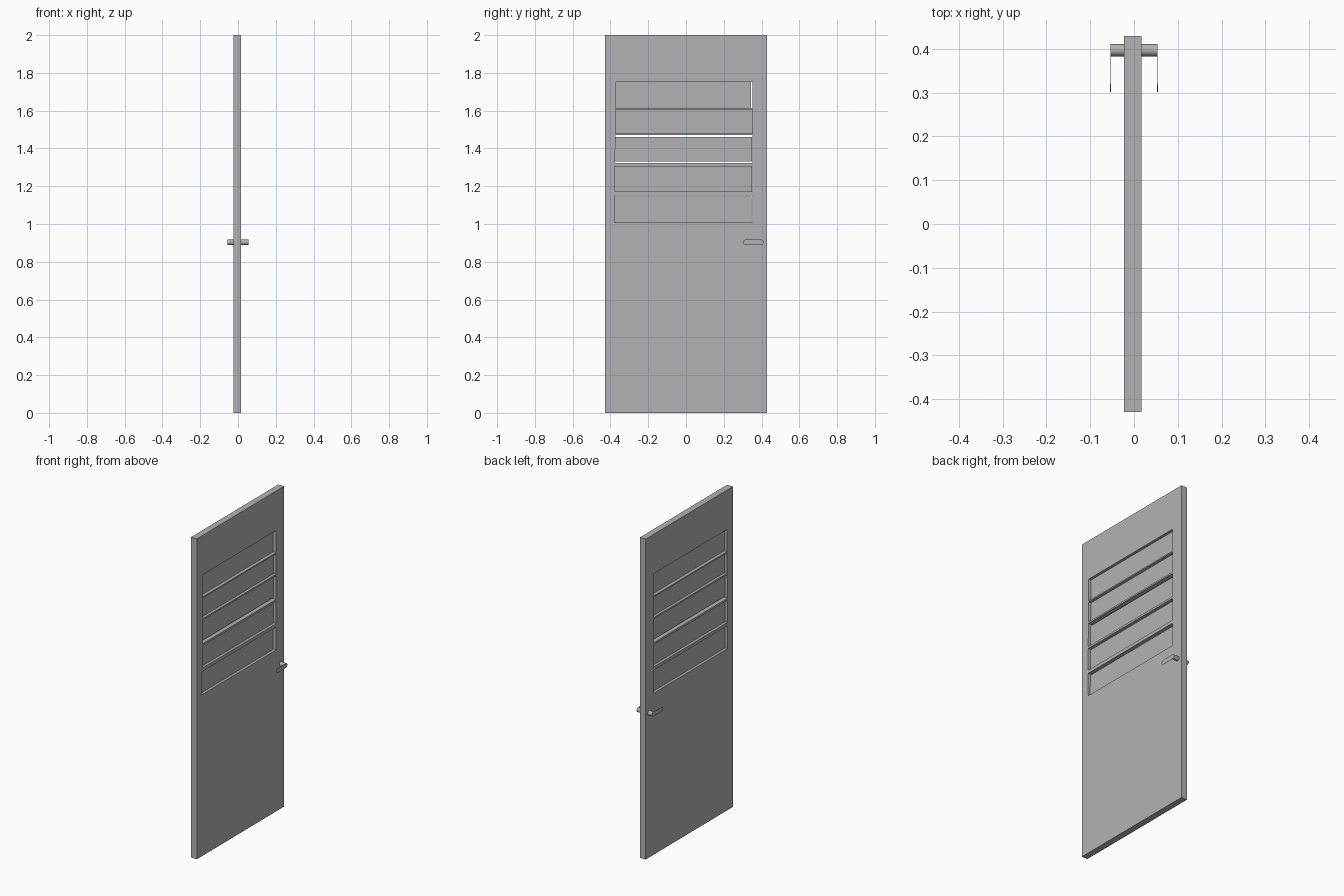
import bpy, bmesh, math

if "Cube" in bpy.data.objects:
    bpy.data.objects.remove(bpy.data.objects["Cube"])

grey = bpy.data.materials.new("plain_grey")
grey.use_nodes = True
colour = (0.45, 0.45, 0.45, 1)
grey.diffuse_color = colour
grey.node_tree.nodes["Principled BSDF"].inputs["Base Color"].default_value = colour

X_BACK, X_FRONT = -0.023, 0.017
X_MID = (X_BACK + X_FRONT) / 2
HALF_WIDTH, HEIGHT = 0.43, 2.0
Y_RIGHT = 0.352
# Each opening: bottom, top, then the pane gaps below, above and at the right
OPENINGS = [(1.008, 1.151, 0, 0.005, 0.006), (1.172, 1.31, 0, 0.003, 0.003),
            (1.323, 1.47, 0.008, 0.009, 0.003), (1.48, 1.607, 0, 0, 0),
            (1.615, 1.753, 0.003, 0, 0.007)]


def left_side(z):
    """Left side of the openings, which leans slightly."""
    return -0.371 - 0.01 * (1.75 - z)


def finish(name, bm):
    bmesh.ops.recalc_face_normals(bm, faces=bm.faces)
    mesh = bpy.data.meshes.new(name)
    bm.to_mesh(mesh)
    bm.free()
    mesh.materials.append(grey)
    obj = bpy.data.objects.new(name, mesh)
    bpy.context.collection.objects.link(obj)
    return obj


def extrude_x(bm, depth):
    """Thicken all flat faces along x."""
    result = bmesh.ops.extrude_face_region(bm, geom=bm.faces[:], use_keep_orig=True)
    moved = [v for v in result["geom"] if isinstance(v, bmesh.types.BMVert)]
    bmesh.ops.translate(bm, verts=moved, vec=(depth, 0, 0))


def plate(name, outline, x, depth):
    bm = bmesh.new()
    bm.faces.new([bm.verts.new((x, y, z)) for y, z in outline])
    extrude_x(bm, depth)
    return finish(name, bm)


# Door slab: a grid of faces with the openings left out, then thickened
bm = bmesh.new()
levels = [0] + [z for o in OPENINGS for z in o[:2]] + [HEIGHT]
rows = []
for z in levels:
    inner = left_side(z) if 0 < z < HEIGHT else left_side(1.4)
    rows.append([bm.verts.new((X_BACK, y, z))
                 for y in (-HALF_WIDTH, inner, Y_RIGHT, HALF_WIDTH)])
for i, (low, high) in enumerate(zip(rows, rows[1:])):
    for j in range(3):
        if j == 1 and i % 2 == 1:
            continue
        bm.faces.new((low[j], low[j + 1], high[j + 1], high[j]))
extrude_x(bm, X_FRONT - X_BACK)
bmesh.ops.dissolve_limit(bm, angle_limit=0.01, verts=bm.verts, edges=bm.edges)
finish("door_slab", bm)

# Thin panes set in the middle of the openings
for i, (low, high, below, above, right) in enumerate(OPENINGS):
    low, high, y = low + below, high - above, Y_RIGHT - right
    plate(f"window_pane_{i + 1}",
          [(left_side(low), low), (y, low), (y, high), (left_side(high), high)],
          X_MID - 0.003, 0.006)

# Handle spindle through the slab
HANDLE_Y, HANDLE_Z, RADIUS = 0.397, 0.903, 0.014
bpy.ops.mesh.primitive_cylinder_add(vertices=32, radius=RADIUS, depth=0.105,
                                    location=(0, HANDLE_Y, HANDLE_Z),
                                    rotation=(0, math.pi / 2, 0))
spindle = bpy.context.object
spindle.name = "handle_spindle"
spindle.data.materials.append(grey)
bpy.ops.object.shade_smooth_by_angle()

# Thin round-ended levers, one on each side
LEVER_END = 0.316
outline = []
for centre, start in ((HANDLE_Y, -math.pi / 2), (LEVER_END, math.pi / 2)):
    for k in range(13):
        a = start + math.pi * k / 12
        outline.append((centre + RADIUS * math.cos(a), HANDLE_Z + RADIUS * math.sin(a)))
for name, side in (("left_lever", 1), ("right_lever", -1)):
    lever = plate(name, outline, side * 0.052, side * 0.0015)
    for v in lever.data.vertices:
        v.co.x += side * 0.01 * (HANDLE_Y - v.co.y)
